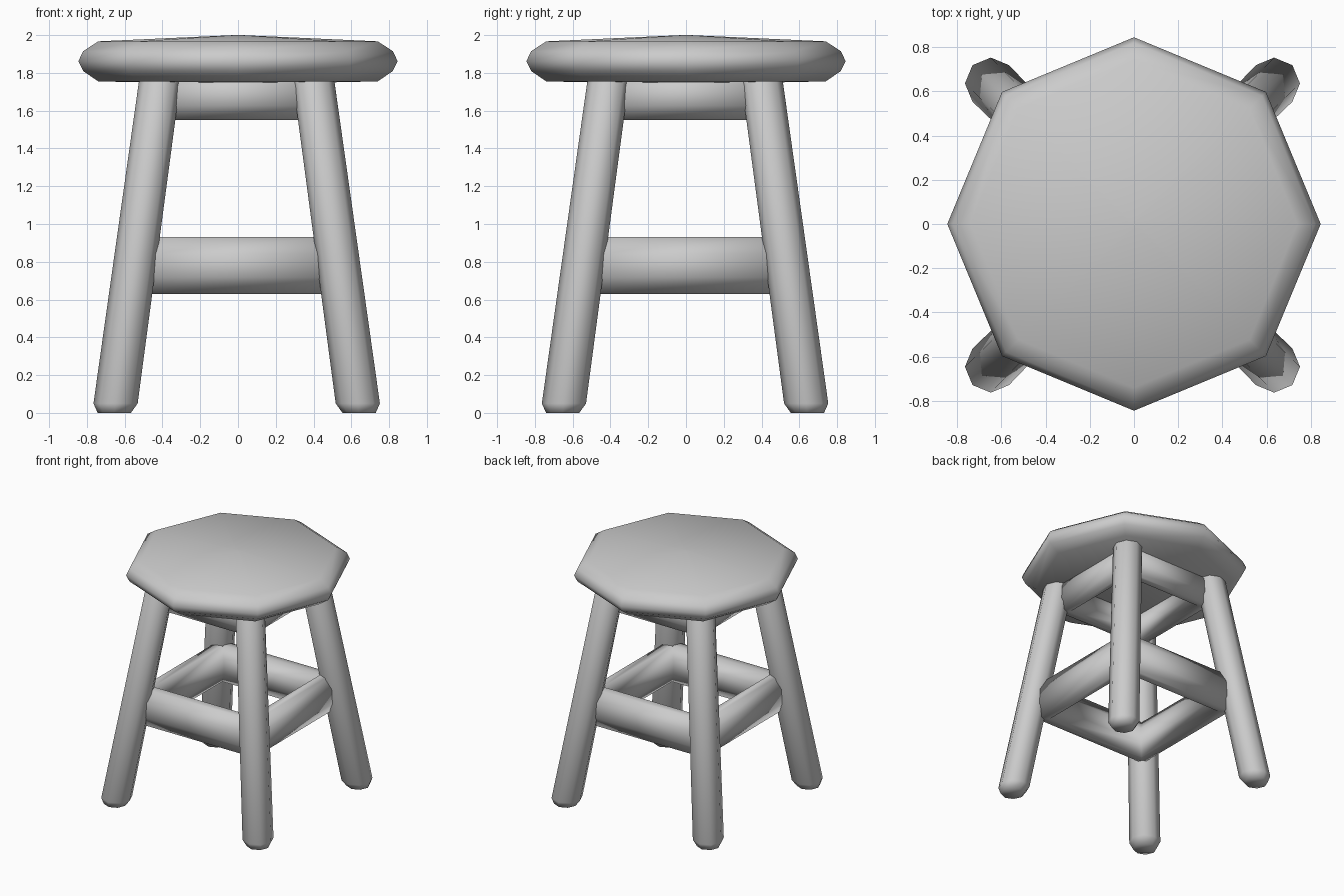
import bpy
import bmesh
from math import cos, sin, tau

if "Cube" in bpy.data.objects:
    bpy.data.objects.remove(bpy.data.objects["Cube"])


def ring(cx, cy, z, r, n=8):
    return [(cx + r * cos(tau * i / n), cy + r * sin(tau * i / n), z) for i in range(n)]


def loft(name, rings, closed=False):
    """Skin a list of equal-length point loops; cap the ends unless closed."""
    bm = bmesh.new()
    loops = [[bm.verts.new(p) for p in r] for r in rings]
    n = len(loops[0])
    pairs = list(zip(loops, loops[1:]))
    if closed:
        pairs.append((loops[-1], loops[0]))
    for a, b in pairs:
        for i in range(n):
            j = (i + 1) % n
            bm.faces.new((a[i], a[j], b[j], b[i]))
    if not closed:
        bm.faces.new(loops[0][::-1])
        bm.faces.new(loops[-1])
    bmesh.ops.recalc_face_normals(bm, faces=bm.faces)
    for f in bm.faces:
        f.smooth = True
    me = bpy.data.meshes.new(name)
    bm.to_mesh(me)
    bm.free()
    ob = bpy.data.objects.new(name, me)
    bpy.context.collection.objects.link(ob)
    return ob


# Octagonal seat with rounded rim and slightly domed faces
seat_profile = [(0.02, 1.74), (0.74, 1.755), (0.82, 1.81), (0.845, 1.862),
                (0.82, 1.915), (0.74, 1.967), (0.02, 2.0)]
loft("seat", [ring(0, 0, z, r) for r, z in seat_profile])

# Four splayed legs with bevelled ends
leg_profile = [(0.088, 0.0), (0.117, 0.05), (0.110, 1.75), (0.085, 1.8)]
for sx, xname in ((-1, "left"), (1, "right")):
    for sy, yname in ((-1, "front"), (1, "back")):
        rings = []
        for r, z in leg_profile:
            c = 0.648 - 0.137 * z
            rings.append(ring(sx * c - 0.007, sy * c - 0.005, z, r))
        loft(f"{yname}_{xname}_leg", rings)


# Square rail frames with mitred corners and a flat-sided octagonal section
def rail_frame(name, half, z, thick, tall):
    rings = []
    k = 1 / cos(tau / 16)
    for sx, sy in ((1, 1), (-1, 1), (-1, -1), (1, -1)):
        pts = []
        for i in range(8):
            a = tau * (i + 0.5) / 8
            d = half + thick * k * cos(a)
            pts.append((sx * d - 0.005, sy * d - 0.003, z + tall * k * sin(a)))
        rings.append(pts)
    return loft(name, rings, closed=True)


rail_frame("lower_rails", 0.48, 0.78, 0.078, 0.15)
rail_frame("upper_rails", 0.37, 1.68, 0.07, 0.13)
